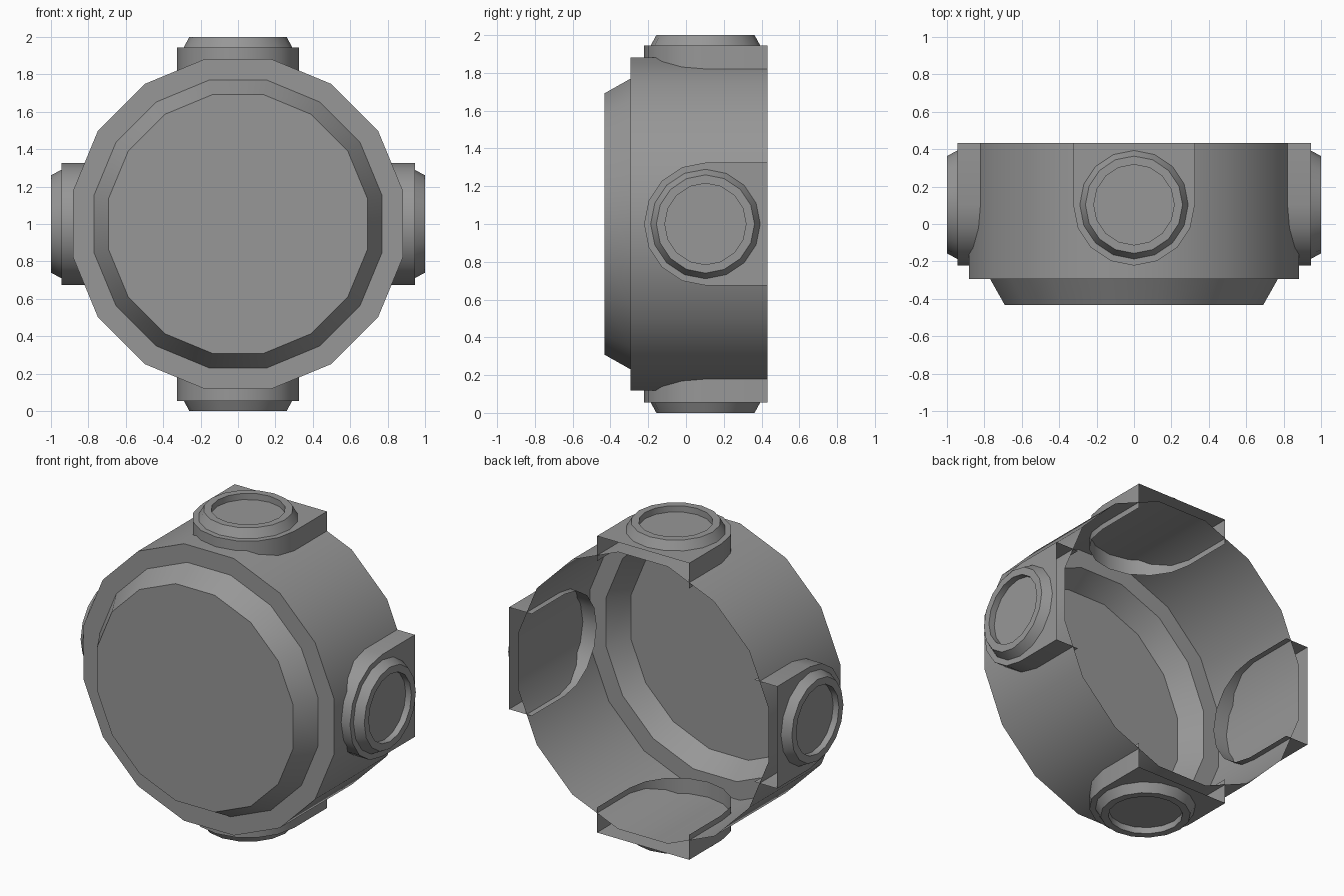
import bpy, bmesh, math
from mathutils import Matrix

if "Cube" in bpy.data.objects:
    bpy.data.objects.remove(bpy.data.objects["Cube"])

N = 16          # sides of every round part
BACK = 0.432    # open back plane
PORT_Y = 0.103  # centre of the side ports along y
CENTRE = Matrix.Translation((0, 0, 1))

grey = bpy.data.materials.new("dark_grey")
grey.diffuse_color = (0.31, 0.31, 0.31, 1)
grey.use_nodes = True
grey.node_tree.nodes["Principled BSDF"].inputs["Base Color"].default_value = grey.diffuse_color


def loop(bm, pts):
    return [bm.verts.new(p) for p in pts]


def bridge(bm, a, b, closed=True):
    n = len(a)
    for i in range(n if closed else n - 1):
        j = (i + 1) % n
        bm.faces.new((a[i], a[j], b[j], b[i]))


def finish(bm, name):
    me = bpy.data.meshes.new(name)
    bm.to_mesh(me)
    bm.free()
    me.materials.append(grey)
    ob = bpy.data.objects.new(name, me)
    bpy.context.collection.objects.link(ob)
    bpy.ops.object.select_all(action='DESELECT')
    ob.select_set(True)
    bpy.context.view_layer.objects.active = ob
    bpy.ops.object.shade_smooth_by_angle(angle=math.radians(30))


def circle(r, z, cy=0.0, shift=0.0):
    ang = [2 * math.pi * (i + shift) / N for i in range(N)]
    return [(r * math.cos(a), cy + r * math.sin(a), z) for a in ang]


# Drum: stepped, bevelled front and open back (profile spun round z, then tipped to face -y)
bm = bmesh.new()
rings = [loop(bm, circle(r, -y, 0, 0.5)) for r, y in
         [(0.90, BACK), (0.90, -0.293), (0.785, -0.293), (0.705, -0.432)]]
for a, b in zip(rings, rings[1:]):
    bridge(bm, a, b)
bm.faces.new(rings[-1])
bm.transform(CENTRE @ Matrix.Rotation(math.pi / 2, 4, 'X'))
finish(bm, "drum")

# U-shaped boss outline: half circle in front, straight sides to the open back
R = 0.325
arc = [math.pi + math.pi * i / 8 for i in range(9)]
outline = [(-R, BACK)] + [(R * math.cos(a), PORT_Y + R * math.sin(a)) for a in arc] + [(R, BACK)]

for k, side in enumerate(("top", "right", "bottom", "left")):
    turn = CENTRE @ Matrix.Rotation(k * math.pi / 2, 4, 'Y')

    # Boss shell pierces the drum wall and is open inward and at the back
    bm = bmesh.new()
    low = loop(bm, [(x, y, 0.785) for x, y in outline])
    top = loop(bm, [(x, y, 0.945) for x, y in outline])
    bridge(bm, low, top, closed=False)
    bm.faces.new(top)
    bm.transform(turn)
    finish(bm, side + "_boss")

    # Round port: bevelled collar with a recessed disc
    bm = bmesh.new()
    prof = [loop(bm, circle(r, z, PORT_Y)) for r, z in
            [(0.29, 0.945), (0.26, 1.0), (0.215, 1.0), (0.215, 0.96)]]
    for a, b in zip(prof, prof[1:]):
        bridge(bm, a, b)
    bm.faces.new(prof[-1])
    bm.transform(turn)
    finish(bm, side + "_port")
